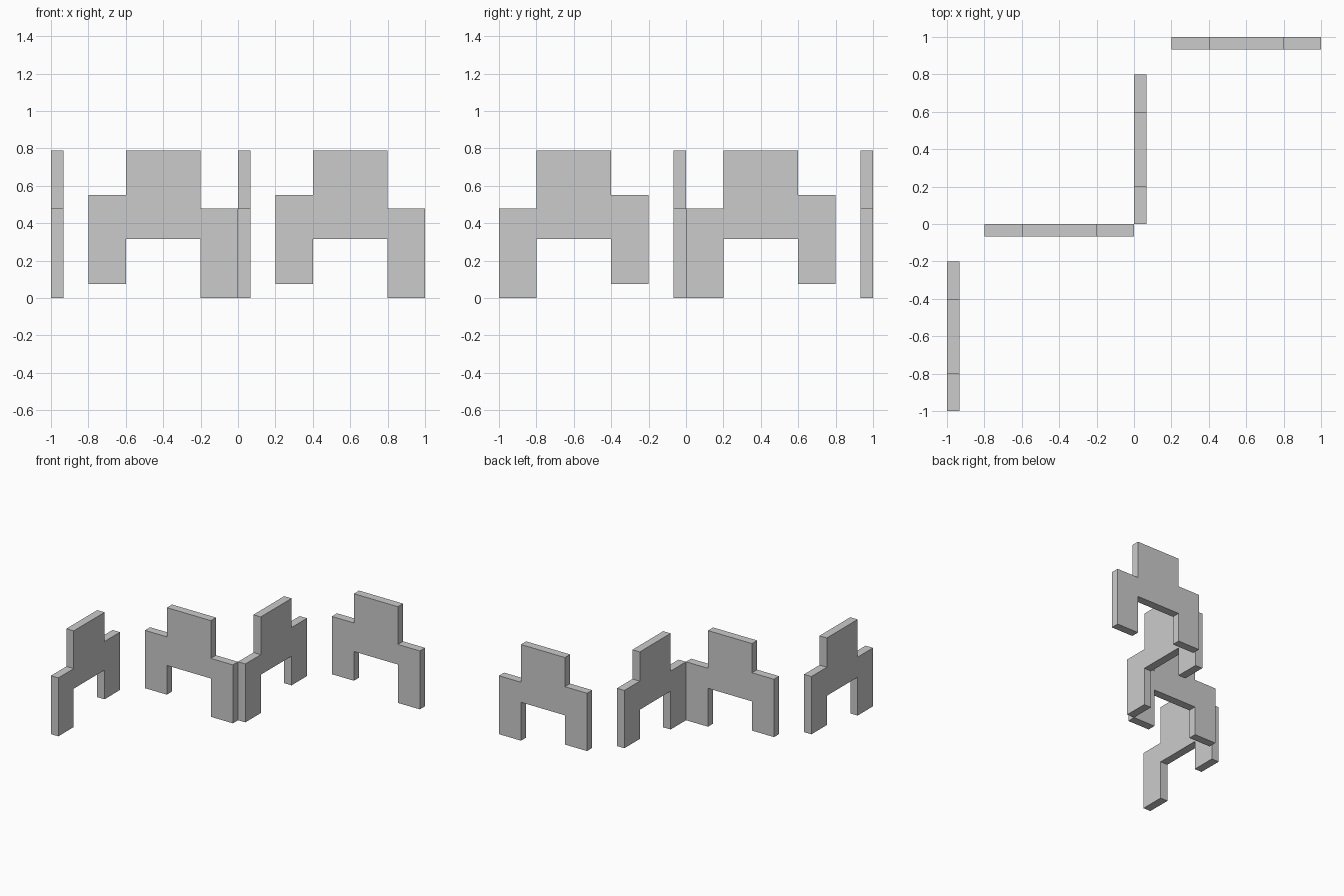
import bpy, bmesh
from mathutils import Vector

if "Cube" in bpy.data.objects:
    bpy.data.objects.remove(bpy.data.objects["Cube"])

THICK = 0.067
# Stepped arch outline: (distance from the long leg's outer edge, height)
PROFILE = [(0, 0), (0.2, 0), (0.2, 0.315), (0.6, 0.315), (0.6, 0.075), (0.8, 0.075),
           (0.8, 0.55), (0.6, 0.55), (0.6, 0.79), (0.2, 0.79), (0.2, 0.48), (0, 0.48)]


def panel(name, origin, along, across):
    """Flat stepped arch extruded to the panel thickness."""
    bm = bmesh.new()
    o, a = Vector(origin), Vector(along)
    face = bm.faces.new([bm.verts.new(o + a * u + Vector((0, 0, z))) for u, z in PROFILE])
    ext = bmesh.ops.extrude_face_region(bm, geom=[face], use_keep_orig=True)
    moved = [g for g in ext["geom"] if isinstance(g, bmesh.types.BMVert)]
    bmesh.ops.translate(bm, verts=moved, vec=Vector(across) * THICK)
    bmesh.ops.recalc_face_normals(bm, faces=bm.faces)
    mesh = bpy.data.meshes.new(name)
    bm.to_mesh(mesh)
    bm.free()
    bpy.context.collection.objects.link(bpy.data.objects.new(name, mesh))


# Panels running front to back
panel("front_left_panel", (-1, -1, 0), (0, 1, 0), (1, 0, 0))
panel("middle_depth_panel", (0, 0, 0), (0, 1, 0), (1, 0, 0))
# Panels running side to side
panel("middle_width_panel", (0, 0, 0), (-1, 0, 0), (0, -1, 0))
panel("back_right_panel", (1, 1, 0), (-1, 0, 0), (0, -1, 0))
